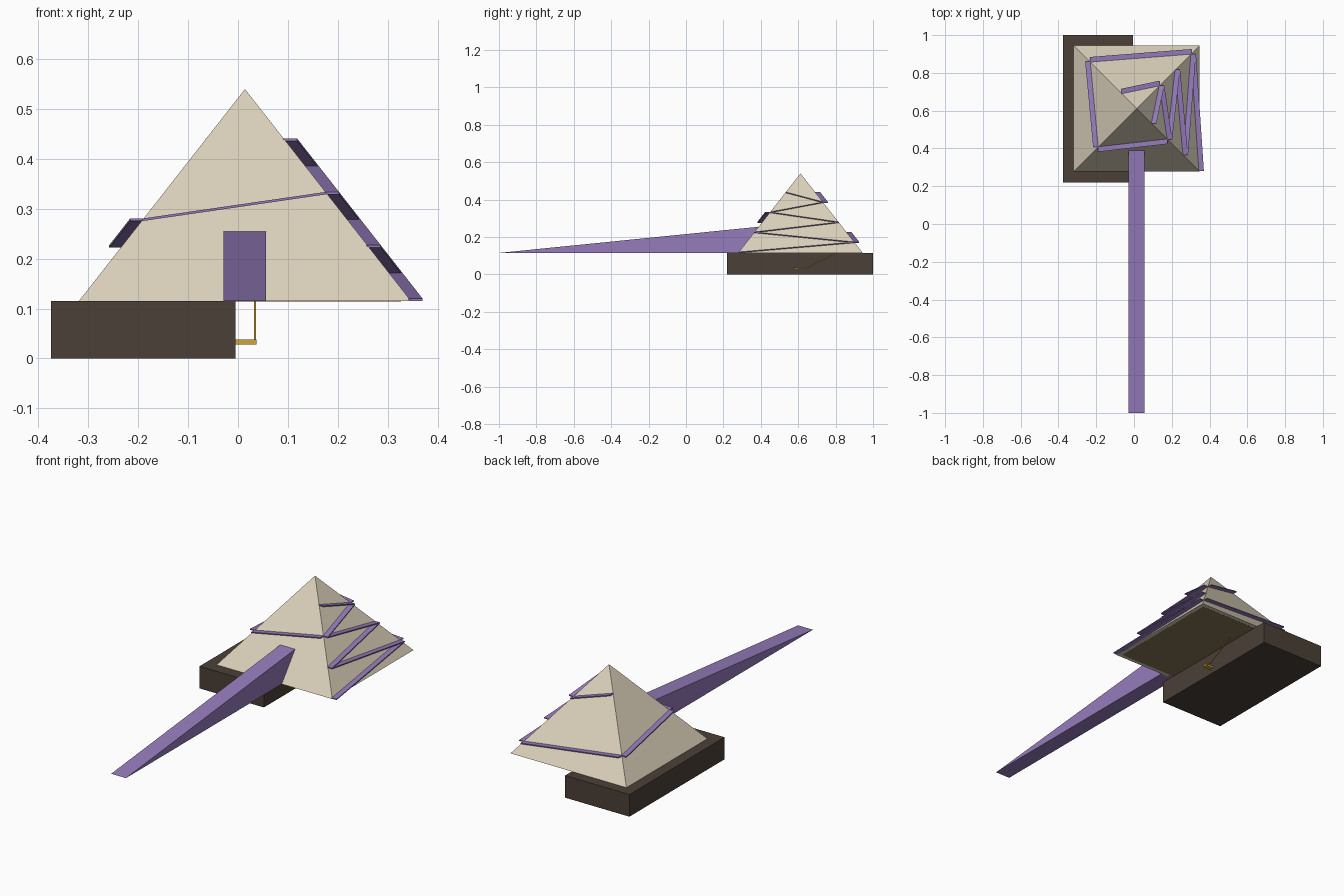
import bpy, math
from mathutils import Vector

if "Cube" in bpy.data.objects:
    bpy.data.objects.remove(bpy.data.objects["Cube"])

CX, CY, Z0, HALF, HEIGHT = 0.014, 0.612, 0.115, 0.333, 0.425


def material(name, rgb):
    m = bpy.data.materials.new(name)
    m.diffuse_color = (*rgb, 1)
    m.use_nodes = True
    m.node_tree.nodes["Principled BSDF"].inputs["Base Color"].default_value = m.diffuse_color
    return m


cream = material("casing_stone", (0.70, 0.63, 0.49))
brown = material("core_stone", (0.23, 0.17, 0.09))
dark = material("bedrock", (0.07, 0.052, 0.038))
purple = material("ramp_earth", (0.30, 0.20, 0.50))
gold = material("passage_gold", (0.62, 0.38, 0.04))


def mesh(name, verts, faces, mat):
    me = bpy.data.meshes.new(name)
    me.from_pydata([tuple(v) for v in verts], [], faces)
    me.materials.append(mat)
    ob = bpy.data.objects.new(name, me)
    bpy.context.collection.objects.link(ob)
    return ob


def prism(name, end_a, end_b, mat):
    """Join two matching four-point sections into a solid."""
    faces = [(3, 2, 1, 0), (4, 5, 6, 7)]
    faces += [(i, (i + 1) % 4, (i + 1) % 4 + 4, i + 4) for i in range(4)]
    return mesh(name, list(end_a) + list(end_b), faces, mat)


def box(name, lo, hi, mat):
    def section(z):
        return [(lo[0], lo[1], z), (hi[0], lo[1], z), (hi[0], hi[1], z), (lo[0], hi[1], z)]
    return prism(name, section(lo[2]), section(hi[2]), mat)


def pyramid(name, half, z, top, mat):
    base = [(CX + sx * half, CY + sy * half, z)
            for sx, sy in ((-1, -1), (1, -1), (1, 1), (-1, 1))]
    faces = [(3, 2, 1, 0)] + [(i, (i + 1) % 4, 4) for i in range(4)]
    return mesh(name, base + [(CX, CY, top)], faces, mat)


# Outer casing, inner core (showing underneath) and half block of bedrock
pyramid("casing", HALF, Z0, Z0 + HEIGHT, cream)
pyramid("core", HALF - 0.02, Z0 - 0.0008, Z0 + HEIGHT - 0.03, brown)
box("bedrock", (-0.375, 0.22, 0), (-0.005, 1.0, Z0), dark)

# Long straight ramp leading up to the front face
side = [(-1.0, Z0), (0.392, Z0), (0.392, 0.255)]
mesh("main_ramp", [(x, y, z) for x in (-0.029, 0.056) for y, z in side],
     [(2, 1, 0), (3, 4, 5), (0, 1, 4, 3), (1, 2, 5, 4), (2, 0, 3, 5)], purple)


def face_ramp(name, face, za, zb, direction=1, width=0.025, thick=0.005):
    """Sloping strip across one face (0 right, 1 back, 2 left, 3 front)."""
    a = face * math.pi / 2
    out = Vector((math.cos(a), math.sin(a), 0))
    along = Vector((-math.sin(a), math.cos(a), 0))
    ends = []
    for z, s in ((za, -direction), (zb, direction)):
        d = HALF * (1 - (z - Z0) / HEIGHT)
        mid = Vector((CX, CY, z)) + along * s * d
        corners = ((-0.003, -1), (width, -1), (width, 1), (-0.003, 1))
        ends.append([mid + out * (d + o) + Vector((0, 0, h * thick / 2)) for o, h in corners])
    return prism(name, ends[0], ends[1], purple)


# Spiral ramp around the pyramid, and zigzag ramp up its right face
levels = [0.1175 + 0.0535 * i for i in range(7)]
for i in range(6):
    face_ramp(f"spiral_ramp_{i + 1}", i % 4, levels[i], levels[i + 1])
    if i not in (0, 4):
        face_ramp(f"zigzag_ramp_{i + 1}", 0, levels[i], levels[i + 1], 1 if i % 2 == 0 else -1)

# Underground chamber with its descending passage
box("underground_chamber", (-0.006, 0.58, 0.028), (0.037, 0.604, 0.038), gold)
path = [(0.60, 0.03), (0.634, 0.03), (0.90, 0.163)]
for i, (p, q) in enumerate(zip(path, path[1:])):
    sections = [[(0.034 + sx * 0.0018, y, z + sz * 0.0018)
                 for sx, sz in ((-1, -1), (1, -1), (1, 1), (-1, 1))] for y, z in (p, q)]
    prism(f"passage_{i + 1}", sections[0], sections[1], gold)

# Make all face directions consistent
import bmesh
for ob in bpy.context.collection.objects:
    bm = bmesh.new()
    bm.from_mesh(ob.data)
    bmesh.ops.recalc_face_normals(bm, faces=bm.faces)
    bm.to_mesh(ob.data)
    bm.free()
